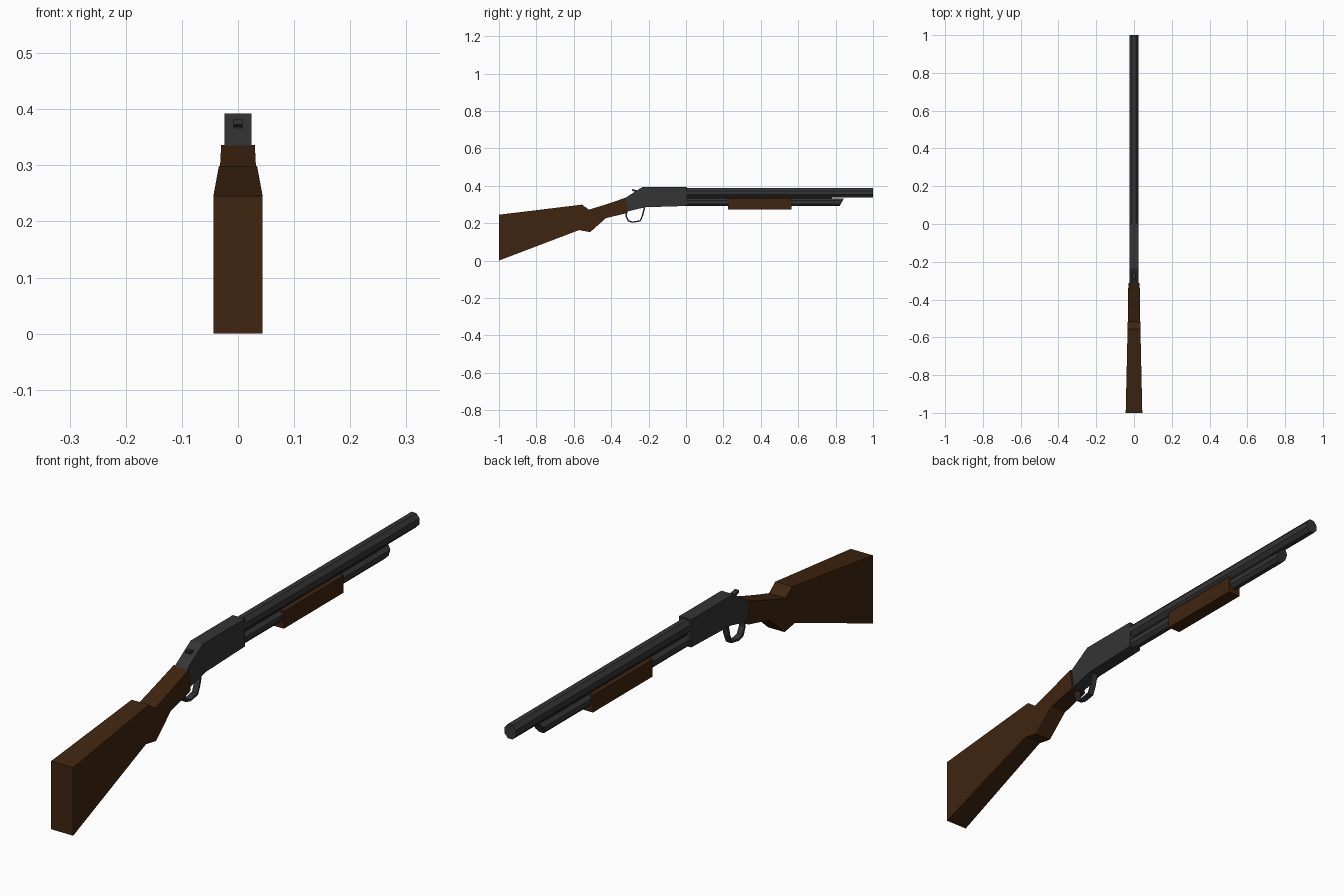
import bpy, bmesh, math

if "Cube" in bpy.data.objects:
    bpy.data.objects.remove(bpy.data.objects["Cube"])


def material(name, rgb):
    m = bpy.data.materials.new(name)
    m.diffuse_color = (*rgb, 1)
    m.use_nodes = True
    m.node_tree.nodes["Principled BSDF"].inputs["Base Color"].default_value = m.diffuse_color
    return m


STEEL = material("dark steel", (0.035, 0.035, 0.036))
WOOD = material("brown wood", (0.05, 0.018, 0.005))


def loft(name, rings, mat, closed=False):
    """Skin a list of equal-sized vertex rings; cap the ends unless closed."""
    bm = bmesh.new()
    vs = [[bm.verts.new(p) for p in ring] for ring in rings]
    n = len(vs[0])
    pairs = list(zip(vs, vs[1:]))
    if closed:
        pairs.append((vs[-1], vs[0]))
    for a, b in pairs:
        for i in range(n):
            j = (i + 1) % n
            bm.faces.new((a[i], a[j], b[j], b[i]))
    if not closed:
        bm.faces.new(vs[0])
        bm.faces.new(vs[-1])
    bmesh.ops.recalc_face_normals(bm, faces=bm.faces)
    me = bpy.data.meshes.new(name)
    bm.to_mesh(me)
    bm.free()
    me.materials.append(mat)
    ob = bpy.data.objects.new(name, me)
    bpy.context.collection.objects.link(ob)
    return ob


def plate(name, profile, half, mat):
    """Extrude a (y, z) side profile symmetrically across x."""
    return loft(name, [[(x, y, z) for y, z in profile] for x in (-half, half)], mat)


def octagon_tube(name, y0, y1, z0, z1, half, mat, shear=0.0):
    """Eight-sided tube along y; shear slants the far end."""
    zc, hz = (z0 + z1) / 2, (z1 - z0) / 2
    k = 1 / math.cos(math.pi / 8)
    pts = [(k * math.cos(a), k * math.sin(a))
           for a in [math.pi / 8 + i * math.pi / 4 for i in range(8)]]
    rings = [[(half * c, y0, zc + hz * s) for c, s in pts],
             [(half * c, y1 + shear * s, zc + hz * s) for c, s in pts]]
    return loft(name, rings, mat)


# Stock: stations of (top y, top z, bottom y, bottom z, half width)
stations = [(-1.0, 0.245, -1.0, 0.0, 0.044),
            (-0.556, 0.299, -0.572, 0.163, 0.034),
            (-0.519, 0.272, -0.513, 0.152, 0.033),
            (-0.435, 0.298, -0.428, 0.227, 0.032),
            (-0.322, 0.336, -0.312, 0.255, 0.030)]
loft("stock", [[(-w, ty, tz), (w, ty, tz), (w, by, bz), (-w, by, bz)]
               for ty, tz, by, bz, w in stations], WOOD)

# Receiver with sloped rear
plate("receiver", [(-0.325, 0.335), (-0.235, 0.392), (0.005, 0.392),
                   (0.005, 0.292), (-0.22, 0.285), (-0.315, 0.262)], 0.024, STEEL)

# Barrel, magazine tube and the rib joining them
octagon_tube("barrel", 0.0, 1.0, 0.337, 0.388, 0.0225, STEEL)
octagon_tube("magazine_tube", 0.0, 0.833, 0.291, 0.333, 0.02, STEEL, shear=0.012)
plate("rib", [(0.0, 0.325), (0.0, 0.345), (0.78, 0.345), (0.78, 0.325)], 0.008, STEEL)

# Sliding fore grip
plate("fore_grip", [(0.225, 0.272), (0.225, 0.334), (0.565, 0.334), (0.565, 0.272)],
      0.025, WOOD)

# Hammer
plate("hammer", [(-0.29, 0.382), (-0.264, 0.377), (-0.25, 0.358), (-0.272, 0.352),
                 (-0.275, 0.369), (-0.29, 0.373)], 0.008, STEEL)

# Trigger guard: flat strip following an open loop, (outer y, z, inner y, z)
guard = [(-0.322, 0.264, -0.315, 0.264), (-0.324, 0.238, -0.316, 0.238),
         (-0.311, 0.209, -0.305, 0.216), (-0.285, 0.202, -0.284, 0.209),
         (-0.243, 0.209, -0.246, 0.216), (-0.229, 0.240, -0.236, 0.242),
         (-0.217, 0.288, -0.225, 0.288)]
loft("trigger_guard", [[(-0.011, a, b), (0.011, a, b), (0.011, c, d), (-0.011, c, d)]
                       for a, b, c, d in guard], STEEL)
